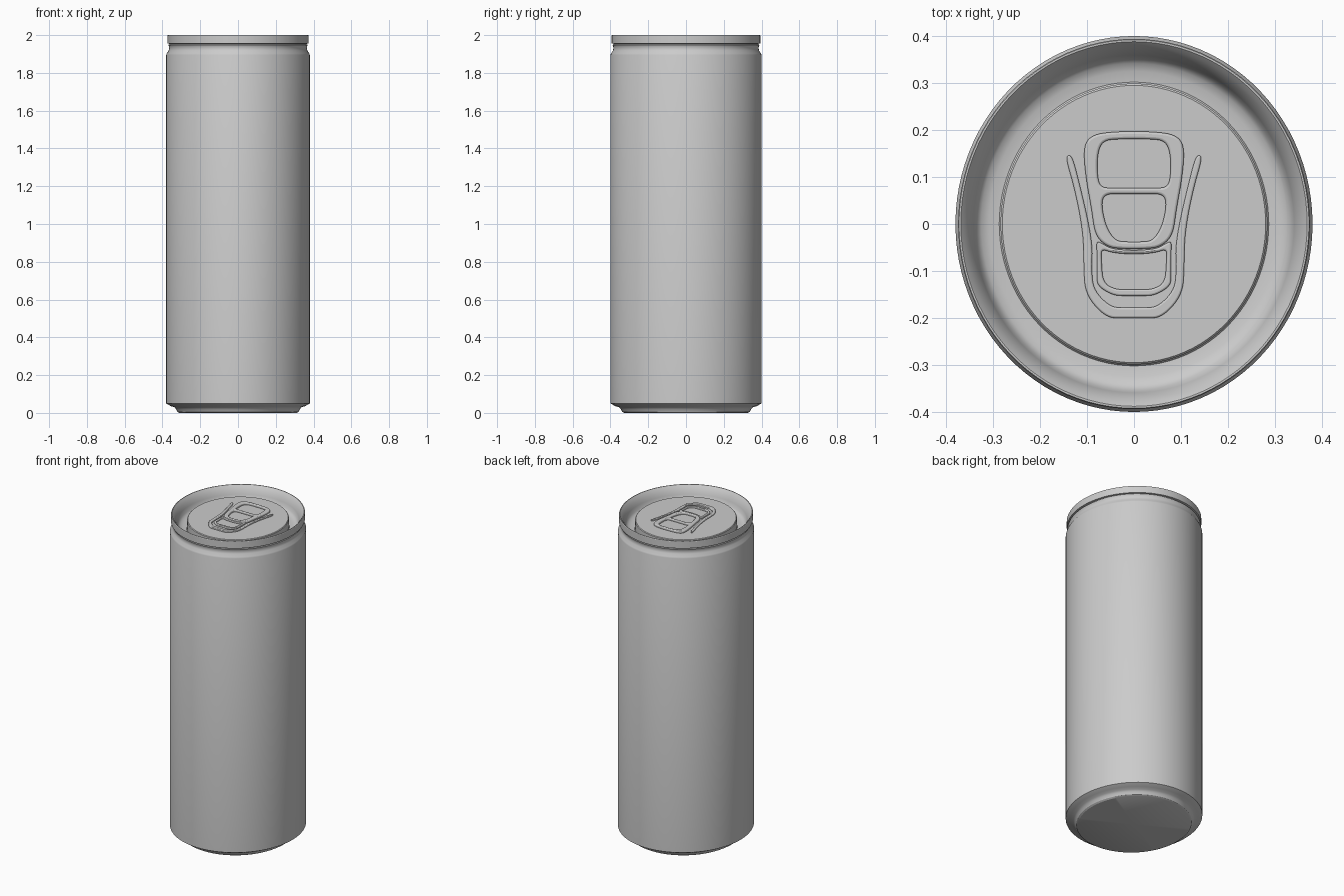
import bpy
import bmesh
from math import sin, cos, pi, radians

if "Cube" in bpy.data.objects:
    bpy.data.objects.remove(bpy.data.objects["Cube"], do_unlink=True)

# Single bare-metal colour
metal = bpy.data.materials.new("grey_metal")
GREY = (0.6, 0.6, 0.6, 1)
metal.diffuse_color = GREY
metal.use_nodes = True
metal.node_tree.nodes["Principled BSDF"].inputs["Base Color"].default_value = GREY

WIDTH = 0.95      # the can is slightly narrower in x than in y
PANEL_Z = 1.965   # height of the lid panel


def finish(obj, angle):
    bpy.ops.object.select_all(action='DESELECT')
    obj.select_set(True)
    bpy.context.view_layer.objects.active = obj
    if obj.type == 'CURVE':
        bpy.ops.object.convert(target='MESH')
    bpy.ops.object.shade_smooth_by_angle(angle=radians(angle))


def lathe(name, profile, steps=96):
    """Revolve (radius, z) points about z; a zero radius closes the end."""
    bm = bmesh.new()
    rings = []
    for r, z in profile:
        if r == 0:
            rings.append([bm.verts.new((0, 0, z))] * steps)
        else:
            angles = [2 * pi * i / steps for i in range(steps)]
            rings.append([bm.verts.new((r * WIDTH * cos(a), r * sin(a), z)) for a in angles])
    for low, high in zip(rings, rings[1:]):
        for i in range(steps):
            j = (i + 1) % steps
            corners = dict.fromkeys((low[i], low[j], high[j], high[i]))
            bm.faces.new(list(corners))
    mesh = bpy.data.meshes.new(name)
    bm.to_mesh(mesh)
    bm.free()
    mesh.materials.append(metal)
    obj = bpy.data.objects.new(name, mesh)
    bpy.context.collection.objects.link(obj)
    finish(obj, 32)


def mirrored(half):
    """Closed outline from its +x half, listed top to bottom."""
    return half + [(-x, y) for x, y in reversed(half)]


def plate(name, outlines, z, height, bevel):
    """Flat plate with rounded edges; outlines after the first are holes."""
    curve = bpy.data.curves.new(name, 'CURVE')
    curve.dimensions = '2D'
    curve.fill_mode = 'BOTH'
    curve.resolution_u = 6
    curve.extrude = height / 2 - bevel
    curve.bevel_depth = bevel
    curve.bevel_resolution = 2
    curve.offset = -bevel
    for half in outlines:
        points = mirrored(half)
        spline = curve.splines.new('NURBS')
        spline.points.add(len(points) - 1)
        for point, (x, y) in zip(spline.points, points):
            point.co = (x, y, 0, 1)
        spline.order_u = 3
        spline.use_cyclic_u = True
    curve.materials.append(metal)
    obj = bpy.data.objects.new(name, curve)
    obj.location.z = z
    bpy.context.collection.objects.link(obj)
    finish(obj, 40)


# Can shell: base, wall, neck, rolled rim, groove and lid panel
lathe("can_body", [
    (0, 0), (0.328, 0), (0.338, 0.006), (0.345, 0.02), (0.355, 0.03),
    (0.375, 0.036), (0.4, 0.05), (0.4, 1.895), (0.397, 1.903),
    (0.387, 1.918), (0.384, 1.93), (0.386, 1.942), (0.389, 1.948),
    (0.383, 1.95), (0.383, 1.954), (0.394, 1.956), (0.394, 1.997),
    (0.392, 2), (0.388, 2), (0.379, 1.99), (0.368, 1.972), (0.359, 1.95),
    (0.353, 1.925), (0.342, 1.914), (0.325, 1.908), (0.302, 1.906),
    (0.299, 1.91), (0.299, PANEL_Z - 0.004), (0.295, PANEL_Z), (0, PANEL_Z)])

# Pull tab with two finger openings
tab = [(0.04, 0.197), (0.09, 0.19), (0.108, 0.165), (0.103, 0.10),
       (0.09, 0.03), (0.083, -0.025), (0.055, -0.05), (0.02, -0.053)]
upper_hole = [(0.03, 0.181), (0.066, 0.178), (0.078, 0.15), (0.078, 0.10),
              (0.07, 0.077), (0.04, 0.077)]
lower_hole = [(0.03, 0.064), (0.061, 0.064), (0.07, 0.045), (0.06, -0.005),
              (0.04, -0.036), (0.015, -0.038)]
plate("pull_tab", [tab, upper_hole, lower_hole], PANEL_Z + 0.005, 0.016, 0.005)

# Rivet ring below the tab
ring = [(0.015, -0.056), (0.05, -0.052), (0.07, -0.04), (0.08, -0.036),
        (0.079, -0.06), (0.079, -0.11), (0.078, -0.132), (0.045, -0.152), (0.02, -0.153)]
ring_hole = [(0.02, -0.064), (0.05, -0.06), (0.07, -0.053), (0.069, -0.08),
             (0.066, -0.125), (0.04, -0.139), (0.02, -0.139)]
plate("rivet_ring", [ring, ring_hole], PANEL_Z + 0.004, 0.014, 0.004)

# Raised U-shaped bead around the mouth: out along one side, back along the other
outer = [(0.144, 0.135), (0.125, 0.07), (0.108, -0.02), (0.107, -0.09),
         (0.104, -0.15), (0.06, -0.2), (0.02, -0.2)]
inner = [(0.02, -0.178), (0.05, -0.177), (0.087, -0.14), (0.09, -0.09), (0.088, -0.05),
         (0.098, 0.01), (0.117, 0.09), (0.131, 0.144), (0.142, 0.147)]
bead = bpy.data.curves.new("mouth_bead", 'CURVE')
bead.dimensions = '2D'
bead.fill_mode = 'BOTH'
bead.extrude = 0.002
bead.bevel_depth = 0.004
bead.bevel_resolution = 2
bead.offset = -0.004
bead.resolution_u = 6
loop = mirrored(outer)
inside = [(-x, y) for x, y in reversed(inner)] + inner
# the outline runs down the outer right, up the outer left, then back inside
loop = loop + inside
spline = bead.splines.new('NURBS')
spline.points.add(len(loop) - 1)
for point, (x, y) in zip(spline.points, loop):
    point.co = (x, y, 0, 1)
spline.order_u = 3
spline.use_cyclic_u = True
bead.materials.append(metal)
bead_obj = bpy.data.objects.new("mouth_bead", bead)
bead_obj.location.z = PANEL_Z + 0.003
bpy.context.collection.objects.link(bead_obj)
finish(bead_obj, 40)
